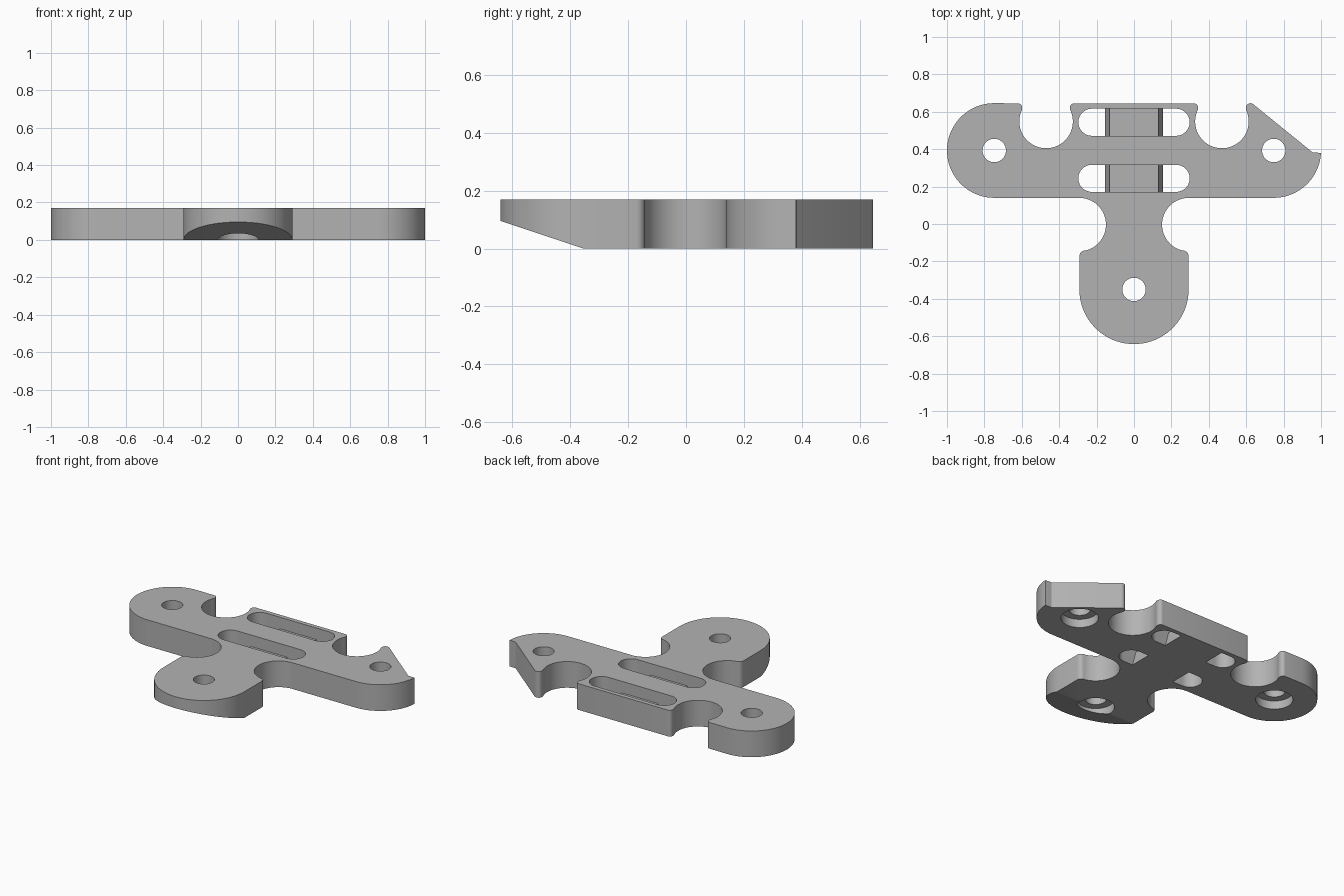
import bpy, bmesh, math
from mathutils import Vector

if "Cube" in bpy.data.objects:
    bpy.data.objects.remove(bpy.data.objects["Cube"])

HEIGHT = 0.17
grey = bpy.data.materials.new("plain grey")
grey.use_nodes = True
grey.diffuse_color = (0.45, 0.45, 0.45, 1)
grey.node_tree.nodes["Principled BSDF"].inputs["Base Color"].default_value = grey.diffuse_color


def arc(cx, cy, r, start, end, steps=24):
    """Points on a circular arc, angles in degrees."""
    angles = [math.radians(start + (end - start) * i / steps) for i in range(steps + 1)]
    return [(cx + r * math.cos(a), cy + r * math.sin(a)) for a in angles]


def mirrored(points):
    return [(-x, y) for x, y in reversed(points)]


def prism(name, points, z0, z1, plane="xy"):
    """Extrude a closed outline; plane xz or yz extrudes along the missing axis."""
    place = {"xy": lambda a, b, c: (a, b, c),
             "xz": lambda a, b, c: (a, c, b),
             "yz": lambda a, b, c: (c, a, b)}[plane]
    bm = bmesh.new()
    face = bm.faces.new([bm.verts.new(place(a, b, z0)) for a, b in points])
    grown = bmesh.ops.extrude_face_region(bm, geom=[face])["geom"]
    shift = Vector(place(0, 0, z1 - z0))
    bmesh.ops.translate(bm, vec=shift, verts=[v for v in grown if isinstance(v, bmesh.types.BMVert)])
    bmesh.ops.recalc_face_normals(bm, faces=bm.faces)
    mesh = bpy.data.meshes.new(name)
    bm.to_mesh(mesh)
    bm.free()
    mesh.materials.append(grey)
    obj = bpy.data.objects.new(name, mesh)
    bpy.context.collection.objects.link(obj)
    return obj


def cut(target, cutter):
    """Subtract the cutter, then remove it."""
    bpy.context.view_layer.objects.active = target
    mod = target.modifiers.new("cut", "BOOLEAN")
    mod.operation, mod.solver, mod.object = "DIFFERENCE", "EXACT", cutter
    bpy.ops.object.modifier_apply(modifier=mod.name)
    bpy.data.objects.remove(cutter)


# Outline pieces, running anticlockwise from the front lobe
lobe = arc(0, -0.35, 0.292, 180, 360, 48)
waist = arc(0.262, -0.172, 0.03, 0, 80, 6) + arc(0.293, -0.003, 0.143, 255, 90)
notch = arc(0.47, 0.548, 0.143, 26, -206, 40)
right_tip = arc(0.622, 0.622, 0.024, 200, 52, 8)
inner_tip = arc(0.32, 0.623, 0.022, 0, 90, 6)
left_tip = arc(-0.62, 0.623, 0.022, 0, 90, 6)
left_end = arc(-0.747, 0.393, 0.253, 90, 270, 48)
right_end = arc(0.747, 0.393, 0.253, 270, 357, 24)
hook = [(0.955, 0.383)]

outline = (lobe + waist + right_end + hook + list(reversed(right_tip)) + notch + inner_tip
           + mirrored(inner_tip) + mirrored(notch) + left_tip + left_end + mirrored(waist))
plate = prism("mounting_plate", outline, 0, HEIGHT)

# Sloped underside of the front lobe
cut(plate, prism("slope_cutter", [(-0.355, 0), (-0.7, 0.115), (-0.7, -0.1), (-0.355, -0.1)],
                 -0.5, 0.5, "yz"))

# Screw holes with wider recesses underneath
for x, y in [(-0.747, 0.393), (0.747, 0.393), (0, -0.35)]:
    cut(plate, prism("hole_cutter", arc(x, y, 0.0625, 0, 360, 48)[:-1], -0.1, 0.3))
    cut(plate, prism("recess_cutter", arc(x, y, 0.11, 0, 360, 48)[:-1], -0.1, 0.055))

# Rounded strap slots, each crossed by a low tapered bar
for number, y in enumerate([0.244, 0.544], 1):
    r = 0.0725
    cut(plate, prism("slot_cutter", arc(0.225, y, r, -90, 90) + arc(-0.225, y, r, 90, 270), -0.1, 0.3))
    prism(f"slot_bar_{number}", [(-0.155, 0), (0.155, 0), (0.13, 0.095), (-0.13, 0.095)],
          y - r, y + r, "xz")

# Smooth rounded walls, crisp edges
bpy.ops.object.select_all(action="DESELECT")
plate.select_set(True)
bpy.context.view_layer.objects.active = plate
bpy.ops.object.shade_smooth_by_angle(angle=math.radians(30))
